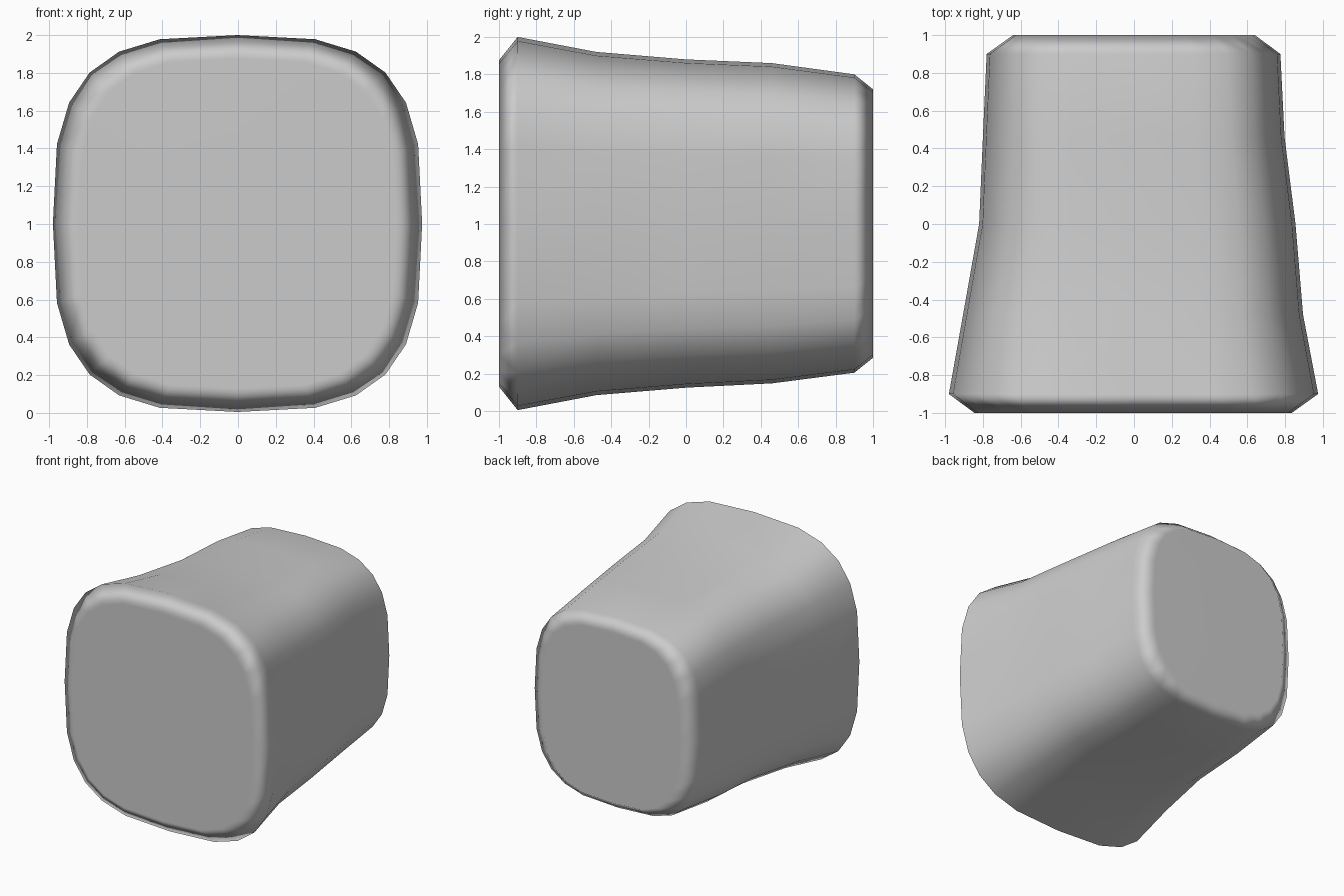
import bpy, bmesh
from math import sin, cos, pi, copysign

if "Cube" in bpy.data.objects:
    bpy.data.objects.remove(bpy.data.objects["Cube"])

SIDES = 24
EXP = 0.64  # superellipse roundness

# cross-sections: y, left x, right x, bottom z, top z
SECTIONS = [
    (-1.00, -0.845, 0.835, 0.13, 1.875),
    (-0.90, -0.98, 0.975, 0.005, 2.00),
    (-0.48, -0.905, 0.895, 0.085, 1.92),
    (0.00, -0.82, 0.855, 0.125, 1.88),
    (0.46, -0.80, 0.797, 0.148, 1.86),
    (0.90, -0.78, 0.775, 0.205, 1.80),
    (1.00, -0.64, 0.64, 0.285, 1.72),
]


def power(v):
    return copysign(abs(v) ** EXP, v) if abs(v) > 1e-9 else 0.0


def ring(bm, y, x0, x1, z0, z1):
    cx, cz, rx, rz = (x0 + x1) / 2, (z0 + z1) / 2, (x1 - x0) / 2, (z1 - z0) / 2
    angles = [2 * pi * i / SIDES for i in range(SIDES)]
    return [bm.verts.new((cx + rx * power(cos(a)), y, cz + rz * power(sin(a))))
            for a in angles]


# tapered body lofted through the sections, chamfered at both ends
bm = bmesh.new()
rings = [ring(bm, *s) for s in SECTIONS]
for a, b in zip(rings, rings[1:]):
    for i in range(SIDES):
        j = (i + 1) % SIDES
        bm.faces.new((a[i], a[j], b[j], b[i]))

# flat end caps
bm.faces.new(rings[0])
bm.faces.new(rings[-1])
bmesh.ops.recalc_face_normals(bm, faces=bm.faces[:])
for f in bm.faces:
    f.smooth = True

mesh = bpy.data.meshes.new("rounded_body")
bm.to_mesh(mesh)
bm.free()
body = bpy.data.objects.new("rounded_body", mesh)
bpy.context.collection.objects.link(body)

# keep the big end caps shading flat while the rims stay smooth
weighted = body.modifiers.new("weighted_normals", 'WEIGHTED_NORMAL')
weighted.weight = 60
